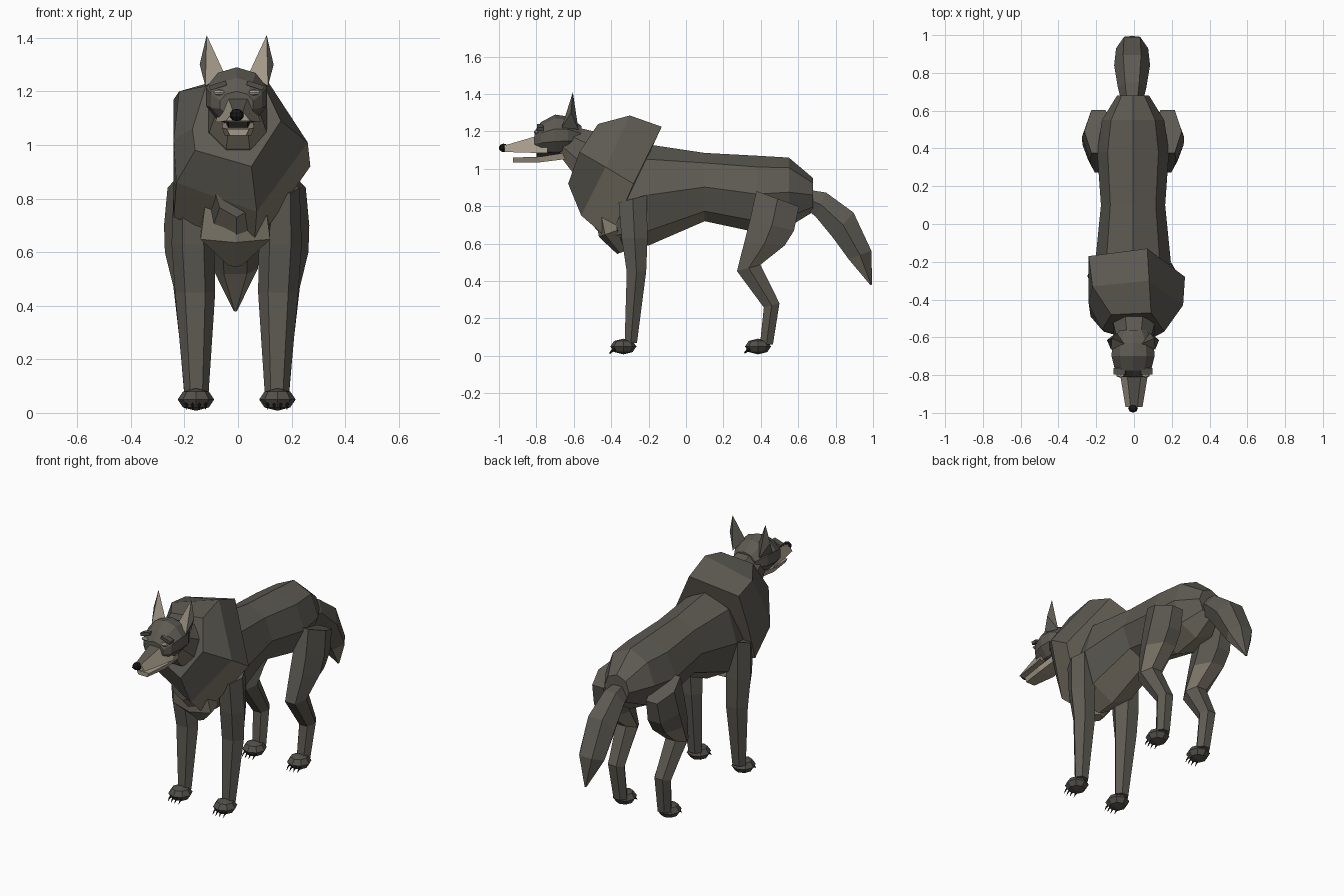
import bpy, bmesh, math
from mathutils import Vector, Matrix

cube = bpy.data.objects.get("Cube")
if cube:
    bpy.data.objects.remove(cube, do_unlink=True)


def material(name, rgb):
    m = bpy.data.materials.new(name)
    m.use_nodes = True
    m.diffuse_color = (*rgb, 1)
    m.node_tree.nodes["Principled BSDF"].inputs["Base Color"].default_value = (*rgb, 1)
    return m


MATS = [material("dark fur", (.11, .102, .085)),
        material("brown underfur", (.22, .195, .15)),
        material("tan muzzle", (.37, .322, .25)),
        material("black nose and claws", (.012, .011, .01)),
        material("paw fur", (.085, .08, .068)),
        material("pale eye", (.42, .4, .33))]
FUR, UNDER, TAN, BLACK, PAW, EYE = range(6)


def finish(name, bm, rule=FUR):
    """Turn a bmesh into an object; rule is a slot or a function of centre and normal."""
    bmesh.ops.recalc_face_normals(bm, faces=bm.faces)
    bm.normal_update()
    for f in bm.faces:
        f.material_index = rule(f.calc_center_median(), f.normal) if callable(rule) else rule
    mesh = bpy.data.meshes.new(name)
    bm.to_mesh(mesh)
    bm.free()
    for m in MATS:
        mesh.materials.append(m)
    ob = bpy.data.objects.new(name, mesh)
    bpy.context.collection.objects.link(ob)
    return ob


def skin(name, loops, rule=FUR):
    """Bridge point loops of equal length and cap both ends."""
    bm = bmesh.new()
    rows = [[bm.verts.new(p) for p in loop] for loop in loops]
    n = len(rows[0])
    for a, b in zip(rows, rows[1:]):
        for i in range(n):
            j = (i + 1) % n
            bm.faces.new((a[i], a[j], b[j], b[i]))
    bm.faces.new(rows[0])
    bm.faces.new(rows[-1])
    return finish(name, bm, rule)


def loft(name, rings, n, rule=FUR, phase=0.0):
    """Rings are (x, y, z, half width, half depth, tilt of the depth axis in degrees)."""
    loops = []
    for x, y, z, rx, ru, t in rings:
        u = Vector((0, math.cos(math.radians(t)), math.sin(math.radians(t))))
        loops.append([Vector((x, y, z)) + Vector((rx, 0, 0)) * math.sin(a) + u * ru * math.cos(a)
                      for a in (math.tau * (i + phase) / n for i in range(n))])
    return skin(name, loops, rule)


def box_profile(name, sections, rule):
    """Rectangular sections (y, top z, bottom z, top half width, bottom half width)."""
    return skin(name, [[(-a, y, t), (a, y, t), (b, y, l), (-b, y, l)]
                       for y, t, l, a, b in sections], rule)


def ball(name, loc, size, rule, u=8, v=5):
    bm = bmesh.new()
    bmesh.ops.create_uvsphere(bm, u_segments=u, v_segments=v, radius=1)
    bmesh.ops.transform(bm, matrix=Matrix.LocRotScale(Vector(loc), None, Vector(size)), verts=bm.verts)
    return finish(name, bm, rule)


# Torso, brown on the chest and belly
def torso_rule(c, n):
    chest = c.y < -.2 and n.z < -.3
    return UNDER if chest or n.z < -.6 else FUR


torso = [(-.53, .98, .73, .09), (-.38, 1.08, .57, .15), (-.2, 1.13, .59, .2), (.1, 1.085, .72, .17),
         (.38, 1.07, .66, .19), (.55, 1.06, .69, .165), (.68, .95, .77, .085)]
loft("torso", [(-.005, y, (t + b) / 2, w, (t - b) / 2, 90) for y, t, b, w in torso], 8, torso_rule)


# Lopsided shoulder mane, brown along its lower hem and on the hollow back
def mane_rule(c, n):
    hem = c.y > -.47 and c.z < .87 and (n.z < -.2 or c.x > 0)
    hollow = n.y > .3 and n.z < 0
    return UNDER if hem or hollow else FUR


mane = [
    [(-.16, -.57, .98), (.05, -.63, .92), (.16, -.57, 1.09), (.09, -.47, 1.24), (-.12, -.48, 1.22), (-.17, -.56, 1.06)],
    [(-.23, -.49, .86), (.07, -.56, .75), (.26, -.43, 1.01), (.08, -.3, 1.285), (-.22, -.33, 1.2), (-.24, -.42, 1.02)],
    [(-.24, -.33, .73), (.06, -.41, .62), (.27, -.28, .92), (.07, -.13, 1.225), (-.24, -.17, 1.17), (-.24, -.26, .95)]]
skin("mane", mane, mane_rule)

# Neck and chest tuft
loft("neck", [(0, -.42, 1.05, .15, .14, 70), (0, -.56, 1.095, .115, .13, 65), (0, -.66, 1.16, .085, .085, 70)], 8,
     lambda c, n: UNDER if n.z < -.25 else FUR, .5)
loft("chest_tuft", [(-.01, -.43, .79, .13, .06, 20), (-.01, -.4, .66, .15, .07, 20),
                    (-.01, -.34, .555, .03, .03, 20)], 6, UNDER)

# Skull
loft("skull", [(-.005, -.56, 1.17, .075, .06, 90), (-.005, -.63, 1.18, .115, .1, 90),
               (-.005, -.7, 1.18, .12, .11, 90), (-.005, -.775, 1.165, .1, .085, 90),
               (-.005, -.81, 1.15, .065, .05, 90)], 10)

# Muzzle, jaw, mouth and nose
box_profile("muzzle", [(-.74, 1.21, 1.085, .045, .085), (-.8, 1.175, 1.085, .036, .073),
                       (-.97, 1.125, 1.09, .018, .045)],
            lambda c, n: FUR if n.z > .75 else TAN)
box_profile("lower_jaw", [(-.62, 1.09, 1.055, .055, .05), (-.78, 1.065, 1.035, .06, .05),
                          (-.925, 1.06, 1.035, .042, .03)], TAN)
box_profile("mouth_lining", [(-.66, 1.1, 1.06, .045, .045), (-.8, 1.09, 1.06, .035, .035)], BLACK)
ball("nose", (-.005, -.975, 1.112), (.027, .025, .023), BLACK)

# Ears, eyes and brows
for side, s in (("left", 1), ("right", -1)):
    tip, outer, inner, back, front = [(s * x - .005, y, z) for x, y, z in (
        (.112, -.605, 1.41), (.138, -.615, 1.3), (.045, -.635, 1.265), (.09, -.575, 1.21), (.117, -.665, 1.22))]
    bm = bmesh.new()
    t, o, i, b, f = [bm.verts.new(p) for p in (tip, outer, inner, back, front)]
    for face in ((t, o, b), (t, b, i), (o, f, b), (i, b, f)):
        bm.faces.new(face)
    lining = {bm.faces.new((t, i, f)).calc_center_median().freeze()}
    bm.faces.new((t, f, o))
    finish(side + "_ear", bm, lambda c, n: TAN if c.freeze() in lining else FUR)
    ball(side + "_eye", (s * .066 - .005, -.8, 1.196), (.024, .014, .011), EYE, 6, 4)
    bm = bmesh.new()
    bmesh.ops.create_cube(bm, size=1)
    turn = Matrix.Rotation(s * math.radians(18), 3, "Y").to_quaternion()
    bmesh.ops.transform(bm, verts=bm.verts, matrix=Matrix.LocRotScale(
        Vector((s * .07 - .005, -.78, 1.222)), turn, Vector((.065, .035, .018))))
    finish(side + "_brow", bm, PAW)


# Legs
def thigh_rule(c, n):
    return UNDER if .5 < c.z < .6 and n.y > .2 else FUR


front_leg = [(.15, -.295, .07, .045, .038, 0), (.155, -.265, .45, .075, .06, 0),
             (.163, -.275, .63, .08, .08, 0), (.165, -.285, .84, .07, .09, 15)]
hind_leg = [(.15, .43, .06, .045, .04, 0), (.158, .458, .27, .055, .05, 15), (.168, .335, .47, .068, .075, 15),
            (.18, .42, .6, .088, .125, -5), (.183, .46, .7, .088, .14, -15), (.183, .49, .84, .075, .14, -20)]
for side, s in (("left", 1), ("right", -1)):
    for pos, rings, rule, paw_y in (("front", front_leg, FUR, -.335), ("hind", hind_leg, thigh_rule, .385)):
        loft(f"{side}_{pos}_leg", [(s * r[0] - .005, *r[1:]) for r in rings], 6, rule, .5)
        x = s * .152 - .005
        ball(f"{side}_{pos}_paw", (x, paw_y, .05), (.068, .07, .042), PAW, 8, 4)
        # Claws
        for k in range(4):
            cx = x + (k - 1.5) * .024
            y = paw_y - .045 + abs(k - 1.5) * .006
            loft(f"{side}_{pos}_claw_{k + 1}", [(cx, y, .036, .007, .01, 90), (cx, y - .02, .028, .005, .007, 90),
                                                (cx, y - .034, .013, .001, .002, 90)], 4, BLACK)

# Tail
loft("tail", [(-.01, .62, .85, .05, .05, 75), (-.01, .72, .81, .075, .08, 65), (-.01, .84, .70, .095, .1, 50),
              (-.01, .93, .54, .085, .075, 20), (-.01, .99, .38, .006, .006, 10)], 6,
     lambda c, n: UNDER if c.z < .55 and n.y < -.1 else FUR, .5)
